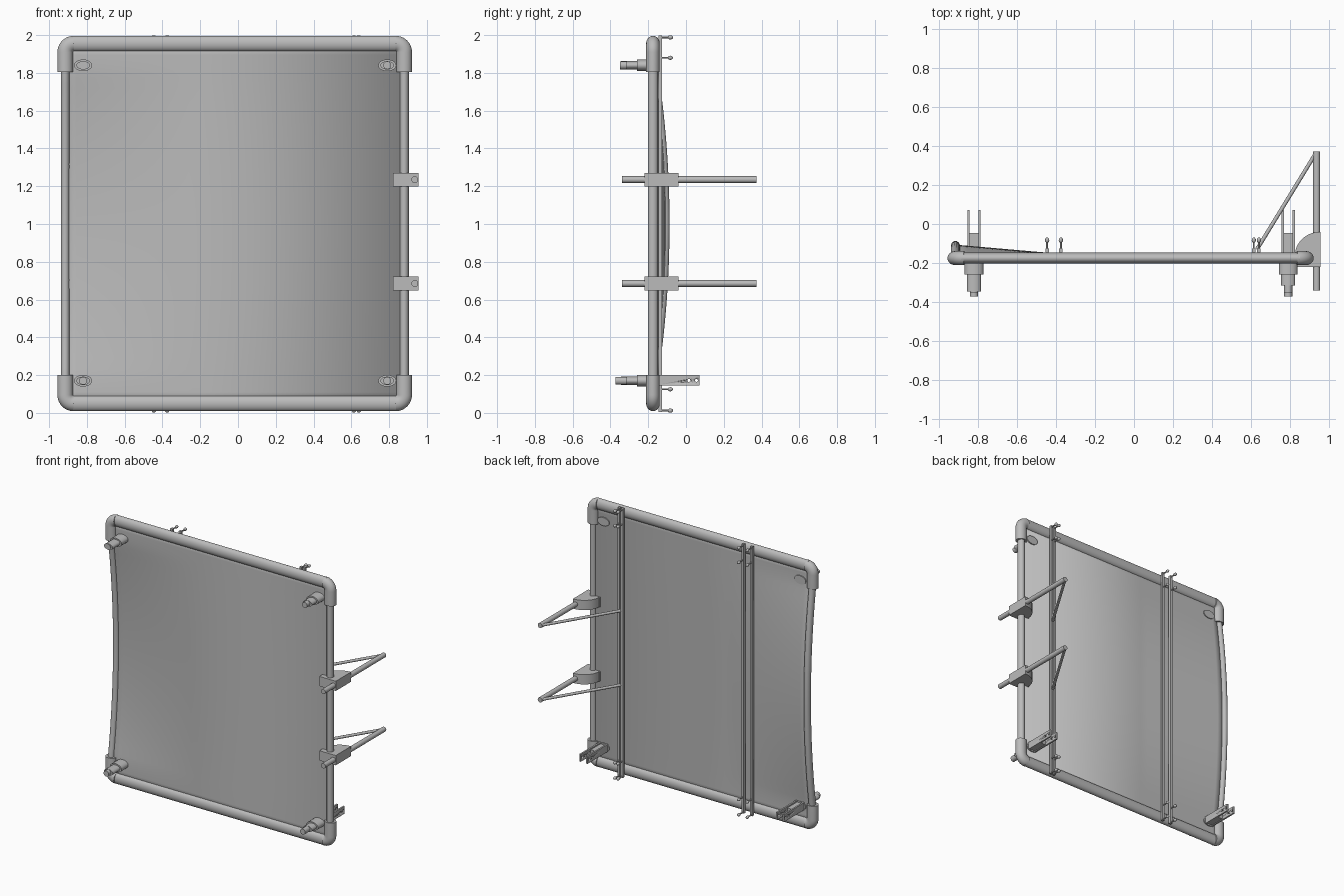
import bpy, bmesh, math
from mathutils import Vector

if "Cube" in bpy.data.objects:
    bpy.data.objects.remove(bpy.data.objects["Cube"])

GREY = (0.5, 0.5, 0.5, 1)
mat = bpy.data.materials.new("plain_grey")
mat.use_nodes = True
mat.diffuse_color = GREY
mat.node_tree.nodes["Principled BSDF"].inputs["Base Color"].default_value = GREY

X, Y, Z = Vector((1, 0, 0)), Vector((0, 1, 0)), Vector((0, 0, 1))
LEFT, RIGHT = -0.915, 0.88        # side tube centres
LOW, HIGH = 0.05, 1.955           # bottom and top tube centres
FY = -0.175                       # frame plane
BOW = 0.062                       # depth of the bowed side


def finish(name, bm):
    bmesh.ops.recalc_face_normals(bm, faces=bm.faces)
    me = bpy.data.meshes.new(name)
    bm.to_mesh(me)
    bm.free()
    me.materials.append(mat)
    ob = bpy.data.objects.new(name, me)
    bpy.context.collection.objects.link(ob)
    bpy.ops.object.select_all(action='DESELECT')
    ob.select_set(True)
    bpy.context.view_layer.objects.active = ob
    bpy.ops.object.shade_smooth_by_angle(angle=math.radians(35))
    return ob


def sweep(name, path, ra, rb=None, ref=Z, segs=20):
    """Capped elliptical tube along a path; ra lies along ref, rb across it."""
    rb = rb or ra
    pts = [Vector(p) for p in path]
    bm = bmesh.new()
    rings = []
    for i, p in enumerate(pts):
        t = (pts[min(i + 1, len(pts) - 1)] - pts[max(i - 1, 0)]).normalized()
        u = (ref - t * ref.dot(t)).normalized()
        v = t.cross(u)
        angles = [math.tau * k / segs for k in range(segs)]
        rings.append([bm.verts.new(p + u * ra * math.cos(a) + v * rb * math.sin(a))
                      for a in angles])
    for a, b in zip(rings, rings[1:]):
        for k in range(segs):
            n = (k + 1) % segs
            bm.faces.new((a[k], a[n], b[n], b[k]))
    bm.faces.new(rings[0])
    bm.faces.new(rings[-1])
    return finish(name, bm)


def box(name, lo, hi):
    bm = bmesh.new()
    bmesh.ops.create_cube(bm, size=1)
    for v in bm.verts:
        v.co = Vector(l + (h - l) * (c + 0.5) for l, h, c in zip(lo, hi, v.co))
    return finish(name, bm)


def bow(x, z):
    """Backward offset of the panel, growing toward the bowed side."""
    across = max(0, (-0.2 - x) / (-0.2 - LEFT))
    along = max(0, 1 - ((z - 1) / 0.82) ** 2)
    return BOW * across * along


# Panel: thin sheet, flat on one side and bowed on the other
bm = bmesh.new()
xs = [LEFT + i * (-0.2 - LEFT) / 12 for i in range(13)] + [RIGHT]
zs = [LOW + i * (HIGH - LOW) / 32 for i in range(33)]
grid = [[bm.verts.new((x, FY + bow(x, z), z)) for z in zs] for x in xs]
for a, b in zip(grid, grid[1:]):
    for k in range(len(zs) - 1):
        bm.faces.new((a[k], a[k + 1], b[k + 1], b[k]))
panel = finish("panel", bm)
solid = panel.modifiers.new("thickness", 'SOLIDIFY')
solid.thickness, solid.offset = 0.014, 0

# Frame tubes
for name, z in (("bottom_tube", LOW), ("top_tube", HIGH)):
    sweep(name, [(LEFT + 0.03, FY, z), (RIGHT - 0.03, FY, z)], 0.028, 0.041, Y, 32)
sweep("straight_side_tube", [(RIGHT, FY, 0.15), (RIGHT, FY, 1.85)], 0.027, 0.024, Y)
sweep("bowed_side_tube", [(LEFT, FY + bow(LEFT, z), z)
                          for z in (0.15 + i * 1.7 / 32 for i in range(33))],
      0.026, 0.023, Y)

# Rounded corner elbows
BEND = 0.045
for cx, sx in ((LEFT, 1), (RIGHT, -1)):
    for cz, sz in ((LOW, 1), (HIGH, -1)):
        path = [(cx, FY, cz + sz * 0.15)]
        for i in range(11):
            a = math.pi / 2 * i / 10
            path.append((cx + sx * BEND * (1 - math.cos(a)), FY,
                         cz + sz * BEND * (1 - math.sin(a))))
        sweep("corner_elbow", path, 0.036, 0.041, Y, 32)

# Stepped oval clamps near the corners
for cx, mid in ((-0.82, -0.345), (0.79, -0.315)):
    for cz, tip in ((0.17, -0.372), (1.84, -0.35)):
        for part, y0, y1, rz, rx in (("clamp_base", -0.16, -0.26, 0.031, 0.048),
                                     ("clamp_collar", -0.25, mid, 0.022, 0.036),
                                     ("clamp_pin", mid + 0.01, tip, 0.021, 0.021)):
            sweep(part, [(cx, y0, cz), (cx, y1, cz)], rz, rx)

# Rear fork brackets at the bottom, each plate with two holes
for cx in (-0.82, 0.79):
    box("bracket_block", (cx - 0.024, FY, 0.15), (cx + 0.024, -0.045, 0.19))
    for side in (-1, 1):
        px = cx + side * 0.028
        plate = box("bracket_plate", (px - 0.006, FY, 0.145), (px + 0.006, 0.072, 0.2))
        for hy in (0.015, 0.055):
            cutter = sweep("hole_cutter", [(px - 0.02, hy, 0.172), (px + 0.02, hy, 0.172)],
                           0.008)
            cutter.hide_render = True
            bpy.context.view_layer.objects.active = plate
            cut = plate.modifiers.new("hole", 'BOOLEAN')
            cut.operation, cut.object, cut.solver = 'DIFFERENCE', cutter, 'EXACT'
            bpy.ops.object.modifier_apply(modifier=cut.name)
            bpy.data.objects.remove(cutter)

# Rear rails with short knobbed hooks
for px in (-0.445, -0.375, 0.614, 0.64):
    box("rear_rail", (px - 0.009, -0.145, 0.005), (px + 0.009, -0.126, 1.997))
    for z in (0.012, 0.125, 1.88, 1.988):
        sweep("hook_stem", [(px, -0.13, z), (px, -0.09, z)], 0.005, segs=10)
        profile = [(-0.1, 0.006), (-0.09, 0.011), (-0.075, 0.011), (-0.068, 0.006)]
        bm = bmesh.new()
        bmesh.ops.create_uvsphere(bm, u_segments=12, v_segments=8, radius=0.011)
        for v in bm.verts:
            v.co = Vector((px, -0.083, z)) + Vector((v.co.x, v.co.y * 1.3, v.co.z))
        finish("hook_knob", bm)

# Side arms: rounded clamp block, long bar and diagonal brace
for z in (0.685, 1.235):
    outline = [(0.955, -0.22), (0.82, -0.22), (0.82, -0.16)]
    outline += [(0.955 - 0.13 * math.cos(a), -0.16 + 0.12 * math.sin(a))
                for a in (math.pi / 2 * i / 12 for i in range(13))]
    bm = bmesh.new()
    base = bm.faces.new([bm.verts.new((x, y, z - 0.036)) for x, y in outline])
    top = bmesh.ops.extrude_face_region(bm, geom=[base])["geom"]
    bmesh.ops.translate(bm, vec=Z * 0.072,
                        verts=[g for g in top if isinstance(g, bmesh.types.BMVert)])
    finish("arm_clamp", bm)
    sweep("arm_bar", [(0.936, -0.34, z), (0.936, 0.372, z)], 0.018)
    sweep("arm_brace", [(0.93, 0.36, z), (0.63, -0.13, z)], 0.01, segs=12)
